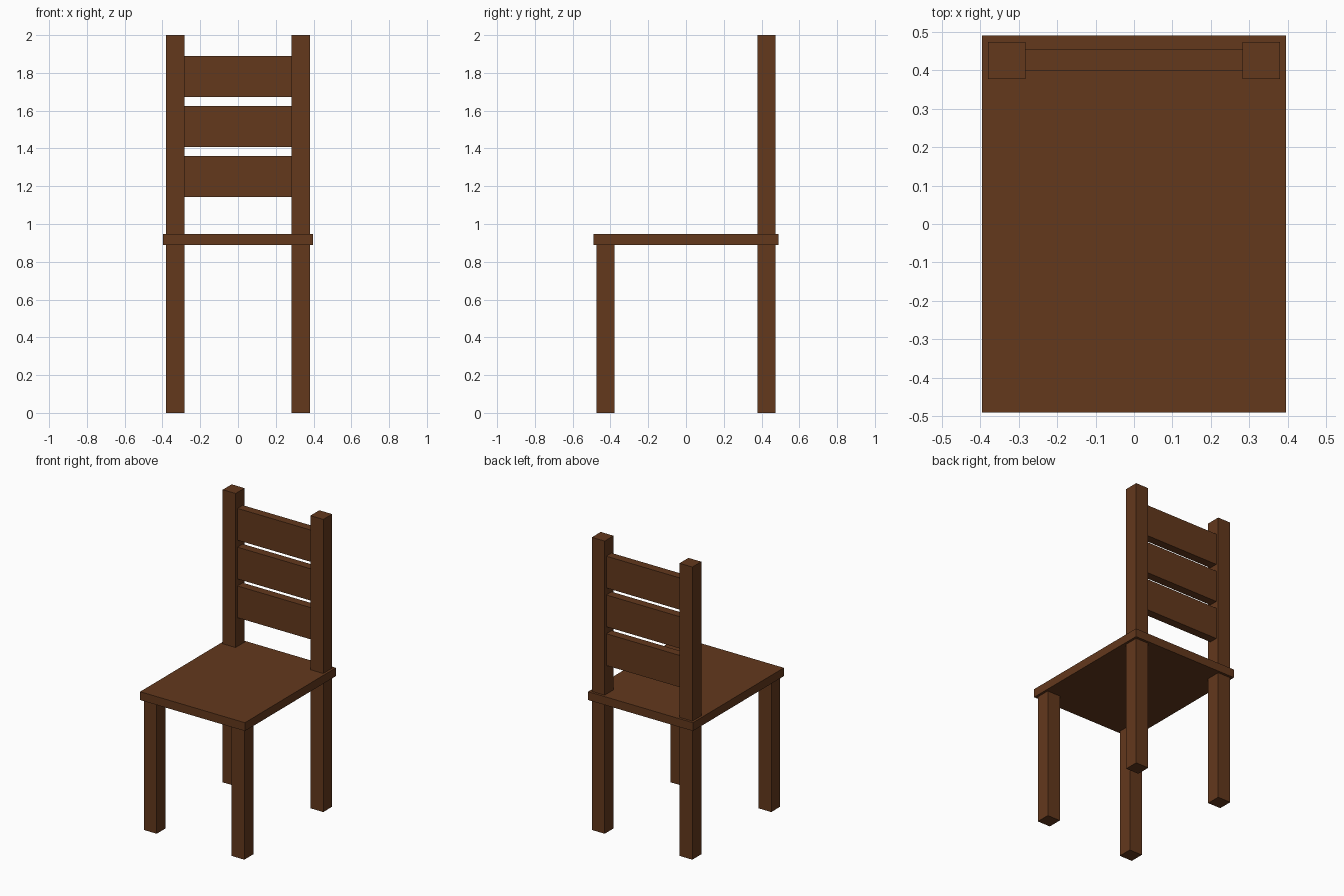
import bpy

if "Cube" in bpy.data.objects:
    bpy.data.objects.remove(bpy.data.objects["Cube"])

wood = bpy.data.materials.new("brown_wood")
wood.diffuse_color = (0.125, 0.04, 0.012, 1)
wood.use_nodes = True
wood.node_tree.nodes["Principled BSDF"].inputs["Base Color"].default_value = wood.diffuse_color


def box(name, x, y, z):
    """Box spanning the given (min, max) range on each axis."""
    spans = (x, y, z)
    bpy.ops.mesh.primitive_cube_add(size=1, location=[(a + b) / 2 for a, b in spans])
    ob = bpy.context.object
    ob.name = name
    ob.scale = [b - a for a, b in spans]
    bpy.ops.object.transform_apply(location=False, rotation=False, scale=True)
    ob.data.materials.append(wood)
    return ob


SEAT_BOTTOM, SEAT_TOP = 0.89, 0.947
INNER, OUTER = 0.283, 0.38

# Seat board
box("seat", (-0.396, 0.396), (-0.491, 0.491), (SEAT_BOTTOM, SEAT_TOP))

# Legs and back posts on each side
for side, x in (("left", (-OUTER, -INNER)), ("right", (INNER, OUTER))):
    box(f"front_leg_{side}", x, (-0.474, -0.378), (0, SEAT_BOTTOM))
    box(f"back_leg_{side}", x, (0.378, 0.474), (0, SEAT_BOTTOM))
    box(f"back_post_{side}", x, (0.378, 0.474), (SEAT_TOP, 2))

# Backrest slats
for i in range(3):
    z = 1.143 + i * 0.265
    box(f"back_slat_{i + 1}", (-INNER, INNER), (0.399, 0.456), (z, z + 0.217))
